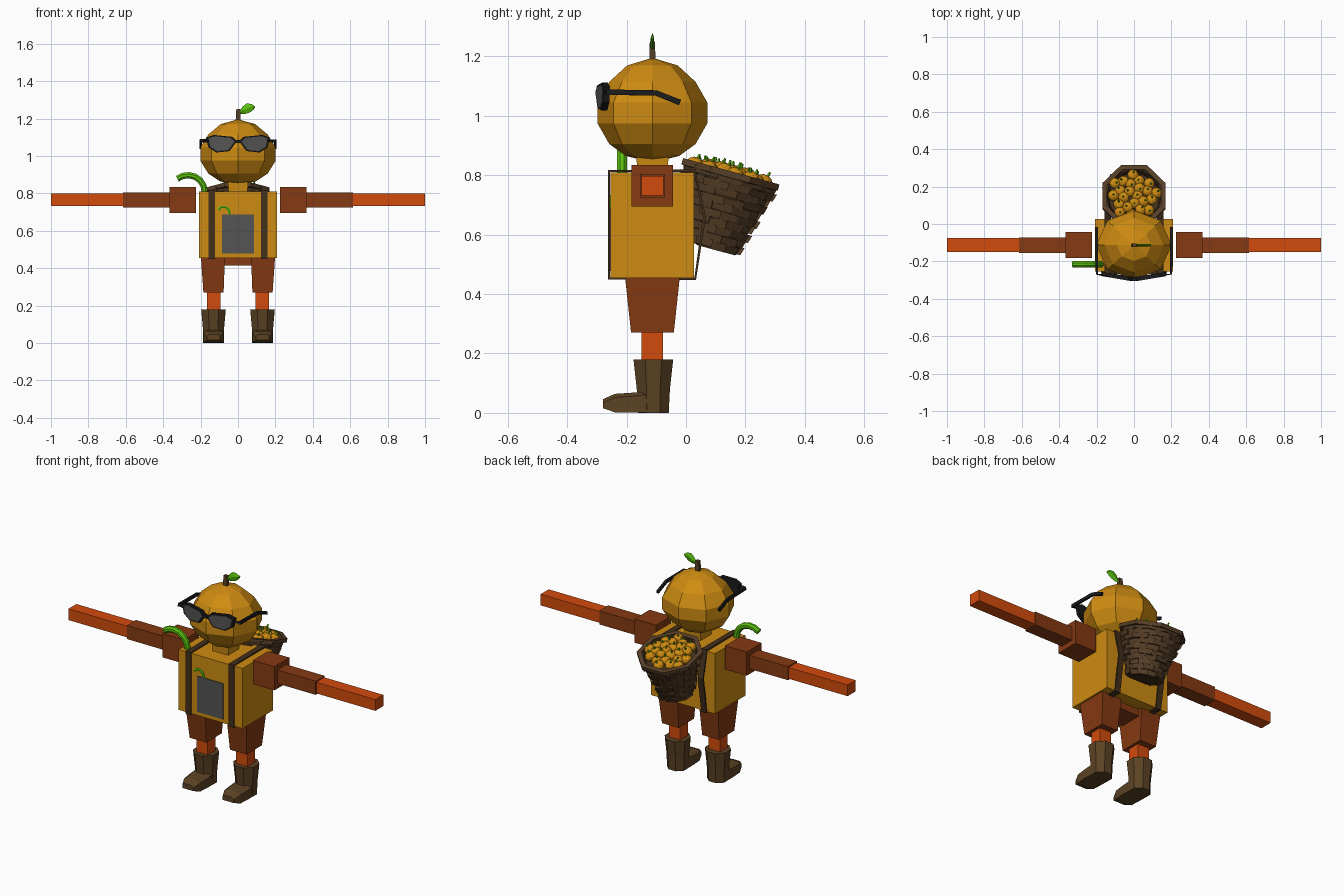
import bpy, bmesh, math, random
from mathutils import Vector, Matrix

if "Cube" in bpy.data.objects:
    bpy.data.objects.remove(bpy.data.objects["Cube"])

random.seed(4)


def colour(name, r, g, b):
    m = bpy.data.materials.new(name)
    m.diffuse_color = (r, g, b, 1)
    m.use_nodes = True
    m.node_tree.nodes["Principled BSDF"].inputs["Base Color"].default_value = m.diffuse_color
    return m


ORANGE = colour("pumpkin orange", .62, .26, .006)
BROWN = colour("cloth brown", .235, .042, .006)
RED = colour("red orange", .65, .07, .004)
LEATHER = colour("boot leather", .105, .055, .017)
WICKER = colour("wicker", .095, .05, .02)
STRAP = colour("strap brown", .055, .029, .011)
GREEN = colour("stem green", .1, .52, .004)
GREY = colour("patch grey", .09, .09, .09)
BLACK = colour("frame black", .011, .011, .012)


def finish(name, bm, mat):
    bmesh.ops.recalc_face_normals(bm, faces=bm.faces)
    me = bpy.data.meshes.new(name)
    bm.to_mesh(me)
    bm.free()
    me.materials.append(mat)
    ob = bpy.data.objects.new(name, me)
    bpy.context.collection.objects.link(ob)
    return ob


def add_loft(bm, rings, closed=False):
    """Skin equal-sized rings of points, capping the ends."""
    vs = [[bm.verts.new(p) for p in r] for r in rings]
    n = len(vs[0])
    pairs = list(zip(vs, vs[1:])) + ([(vs[-1], vs[0])] if closed else [])
    for a, b in pairs:
        for i in range(n):
            bm.faces.new((a[i], a[(i + 1) % n], b[(i + 1) % n], b[i]))
    if not closed:
        bm.faces.new(vs[0])
        bm.faces.new(vs[-1])


def loft(name, rings, mat, closed=False):
    bm = bmesh.new()
    add_loft(bm, rings, closed)
    return finish(name, bm, mat)


def rect(cx, cy, z, hx, hy):
    return [(cx - hx, cy - hy, z), (cx + hx, cy - hy, z), (cx + hx, cy + hy, z), (cx - hx, cy + hy, z)]


def box(name, x0, x1, y0, y1, z0, z1, mat):
    c = ((x0 + x1) / 2, (y0 + y1) / 2)
    h = (abs(x1 - x0) / 2, (y1 - y0) / 2)
    return loft(name, [rect(*c, z0, *h), rect(*c, z1, *h)], mat)


def oval(cx, cy, z, rx, ry, n=8, turn=0.0):
    return [(cx + rx * math.cos(turn + math.tau * i / n),
             cy + ry * math.sin(turn + math.tau * i / n), z) for i in range(n)]


def sweep(name, path, w, h, mat, n=4, ref=(0, 1, 0), closed=False):
    """Sweep a bar (n=4) or round tube along a path."""
    pts = [Vector(p) for p in path]
    rings = []
    for i, p in enumerate(pts):
        a = pts[i - 1] if (i or closed) else p
        b = pts[(i + 1) % len(pts)] if (i < len(pts) - 1 or closed) else p
        t = (b - a).normalized()
        u = t.cross(Vector(ref)).normalized()
        v = u.cross(t)
        k = math.sqrt(2) if n == 4 else 1
        angles = [math.tau * (j + .5) / n for j in range(n)]
        rings.append([p + u * (w * k * math.cos(q)) + v * (h * k * math.sin(q)) for q in angles])
    return loft(name, rings, mat, closed)


CY = -.113  # depth of the body axis

# Head, neck, stalk and leaf
profile = [(.855, .05), (.865, .09), (.905, .145), (.975, .185), (1.045, .185),
           (1.115, .145), (1.17, .085), (1.192, .012)]
loft("head", [oval(0, CY, z, r * 1.09, r) for z, r in profile], ORANGE)
loft("neck", [rect(0, CY, .80, .05, .05), rect(0, CY, .875, .055, .055)], ORANGE)
loft("stalk", [rect(0, CY, 1.18, .013, .01), rect(.002, CY, 1.25, .011, .009)], WICKER)
leaf = []
for k, w in ((0, .004), (.25, .02), (.55, .026), (.85, .016), (1, .004)):
    c = Vector((.01 + .08 * k, CY, 1.228 + .035 * math.sin(k * 1.7)))
    d = Vector((-.35, 0, .94)) * w
    leaf.append([c + d, c + Vector((0, .006, 0)), c - d, c - Vector((0, .006, 0))])
loft("leaf", leaf, GREEN)

# Sunglasses
outline = [(.006, 1.078), (.03, 1.102), (.13, 1.112), (.172, 1.098), (.158, 1.045), (.115, 1.018), (.045, 1.026)]


def plate(name, s, scale, front, depth, mat):
    pts = [(.089 + (x - .089) * scale, 1.066 + (z - 1.066) * scale) for x, z in outline]
    loft(name, [[(s * x, -.305 + .17 * x + dy, z) for x, z in pts] for dy in (front, front + depth)], mat)


for s in (-1, 1):
    plate("glasses_frame", s, 1.0, 0, .02, BLACK)
    plate("glasses_lens", s, .84, -.003, .01, GREY)
    sweep("glasses_arm", [(s * .15, -.275, 1.082), (s * .198, -.268, 1.08),
                          (s * .2, -.10, 1.077), (s * .2, -.02, 1.045)], .009, .006, BLACK, ref=(s, .3, 0))
box("glasses_bridge", -.02, .02, -.305, -.29, 1.068, 1.086, BLACK)

# Torso, patch and small painted stem
box("torso", -.208, .208, -.255, .027, .455, .81, ORANGE)
box("belly_patch", -.085, .085, -.26, -.25, .478, .688, GREY)
sweep("patch_stem", [(-.104, -.256, .712), (-.09, -.256, .727), (-.068, -.256, .727),
                     (-.05, -.256, .713), (-.044, -.256, .688)], .008, .006, GREEN, 6)

# Curled vine rising from one shoulder
vine = [(-.178, -.215, .79), (-.18, -.215, .82)]
vine += [(-.268 + .088 * math.cos(a), -.215, .815 + .082 * math.sin(a))
         for a in [math.radians(d) for d in range(20, 151, 22)]]
sweep("shoulder_vine", vine, .018, .018, GREEN, 8)

# Straps looping around the torso
for s in (-1, 1):
    x = s * .14
    sweep("strap", [(x, -.259, .452), (x, -.259, .815), (x, .029, .815),
                    (x, .062, .66), (x, .031, .452)], .005, .017, STRAP, ref=(1, 0, 0), closed=True)

# Arms, legs and boots
box("hips", -.1, .1, -.18, -.045, .415, .46, BROWN)
for s in (-1, 1):
    box("shoulder", s * .225, s * .365, CY - .07, CY + .07, .695, .835, BROWN)
    sweep("sleeve", [(s * .36, CY, .765), (s * .615, CY, .765)], .04, .042, BROWN)
    sweep("forearm", [(s * .6, CY, .765), (s * 1.0, CY, .765)], .033, .037, RED)
    loft("trouser_leg", [rect(s * .131, CY, .27, .054, .072), rect(s * .134, CY, .456, .064, .092)], BROWN)
    box("shin", s * .093, s * .167, -.15, -.078, .17, .28, RED)
    loft("boot_shaft", [oval(s * .131, -.11, z, rx * 1.08, ry * 1.08, 8, math.pi / 8)
                        for z, rx, ry in ((0, .055, .052), (.08, .057, .056), (.18, .066, .067))], LEATHER)
    toe = []
    for y, hw, z0, z1 in ((-.11, .054, 0, .075), (-.18, .056, .002, .068),
                          (-.24, .052, .002, .064), (-.28, .036, .016, .046)):
        c = s * .131
        toe.append([(c - hw, y, z0), (c + hw, y, z0), (c + hw, y, z1 - .012),
                    (c + hw * .65, y, z1), (c - hw * .65, y, z1), (c - hw, y, z1 - .012)])
    loft("boot_toe", toe, LEATHER)

# Tilted basket: a core shell wrapped with rows of uneven wicker slats
H = .255
TILT = Matrix.Translation((0, .082, .556)) @ Matrix.Rotation(-.267, 4, 'X')


def radius(z):
    return .09 + .073 * z / H


core = [oval(0, 0, z, r, r, 16) for z, r in
        ((0, .086), (H, .158), (H, .145), (H - .03, .135))]
loft("basket_core", core, STRAP).matrix_world = TILT
bm = bmesh.new()
ROWS, SLATS = 10, 12
for row in range(ROWS):
    z0 = H * row / ROWS
    z1 = z0 + H / ROWS * 1.04
    for k in range(SLATS):
        out = random.uniform(0, .009) + (.005 if (k + row) % 2 else 0)
        lift = random.uniform(-.004, .004)
        a = math.tau * (k + .5 * (row % 2)) / SLATS
        b = a + math.tau / SLATS * 1.05
        rings = []
        for z in (z0 + lift, z1 + lift):
            r0, r1 = radius(z) - .012, radius(z) + out
            rings.append([(r * math.cos(q), r * math.sin(q), z)
                          for r, q in ((r0, a), (r1, a), (r1, b), (r0, b))])
        add_loft(bm, rings)
finish("basket_slats", bm, WICKER).matrix_world = TILT
rim = [oval(0, 0, z, r, r, 8, math.pi / 8) for z, r in
       ((H - .012, .155), (H - .01, .182), (H + .012, .182), (H + .012, .155))]
loft("basket_rim", rim, WICKER, closed=True).matrix_world = TILT

# Little pumpkins heaped in the basket
fruit, stems = bmesh.new(), bmesh.new()
COUNT = 24
for i in range(COUNT):
    d = .128 * math.sqrt((i + .5) / COUNT)
    a = i * 2.39996
    place = (Matrix.Translation((d * math.cos(a), d * math.sin(a), H + .012 - .1 * d + random.uniform(-.006, .006)))
             @ Matrix.Rotation(random.uniform(-.4, .4), 4, 'X') @ Matrix.Rotation(random.uniform(-.4, .4), 4, 'Y'))
    bmesh.ops.create_uvsphere(fruit, u_segments=10, v_segments=6, radius=.031,
                              matrix=place @ Matrix.Diagonal((1, 1, .82, 1)))
    bmesh.ops.create_cone(stems, cap_ends=True, segments=5, radius1=.006, radius2=.004, depth=.018,
                          matrix=place @ Matrix.Translation((0, 0, .03)))
finish("small_pumpkins", fruit, ORANGE).matrix_world = TILT
finish("small_pumpkin_stems", stems, GREEN).matrix_world = TILT
